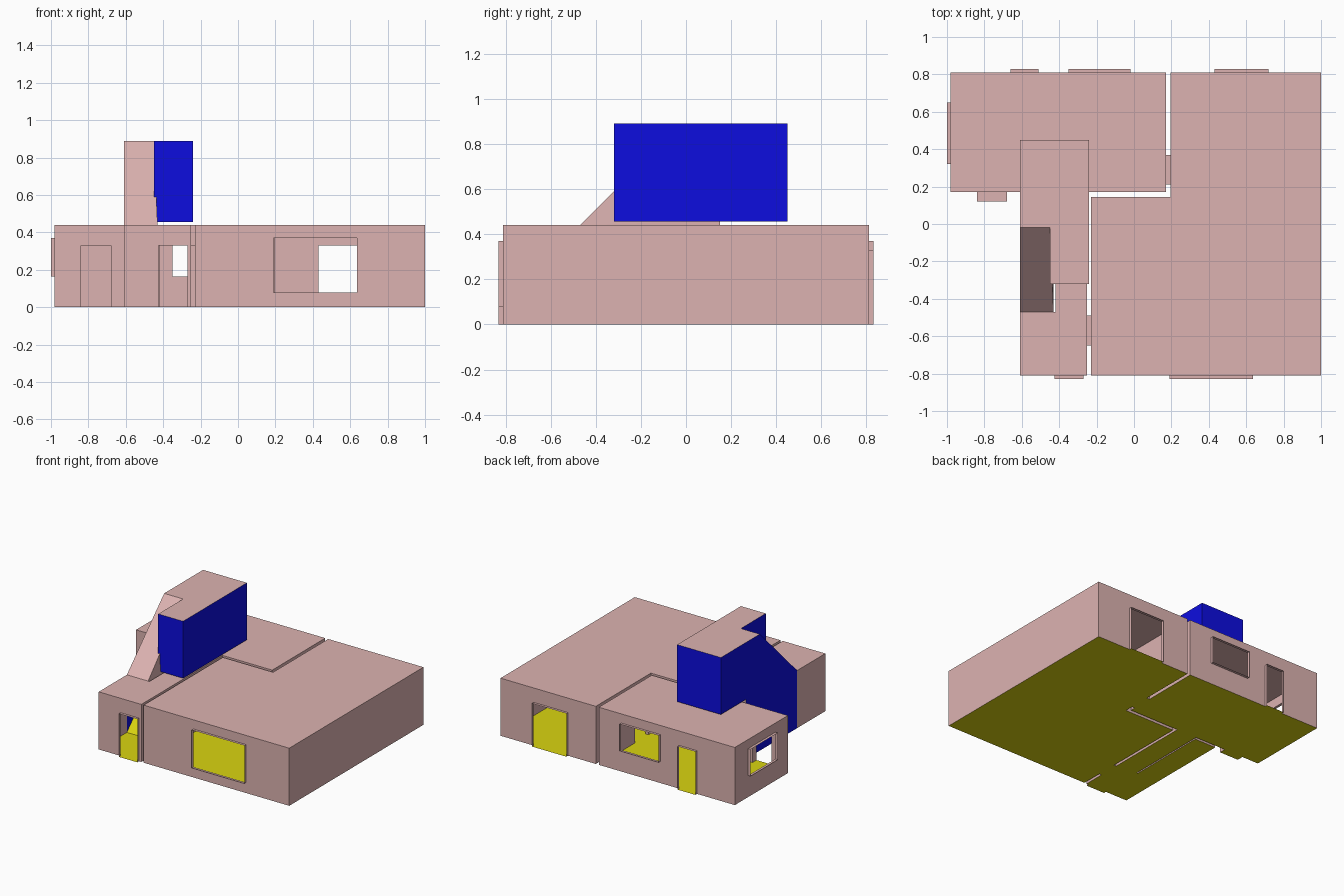
import bpy, bmesh
from mathutils import Vector

cube = bpy.data.objects.get("Cube")
if cube:
    bpy.data.objects.remove(cube, do_unlink=True)


def make_material(name, rgb):
    m = bpy.data.materials.new(name)
    m.use_nodes = True
    m.diffuse_color = (*rgb, 1)
    m.node_tree.nodes["Principled BSDF"].inputs["Base Color"].default_value = (*rgb, 1)
    return m


MATERIALS = [make_material("pink plaster", (0.72, 0.45, 0.44)),
             make_material("blue wall", (0.004, 0.004, 0.74)),
             make_material("yellow floor", (0.7, 0.66, 0.005))]
PINK, BLUE, YELLOW = range(3)


def face(bm, points, mat):
    f = bm.faces.new([bm.verts.new(p) for p in points])
    f.material_index = mat


def finish(bm, name):
    bmesh.ops.remove_doubles(bm, verts=bm.verts, dist=0.0005)
    mesh = bpy.data.meshes.new(name)
    bm.to_mesh(mesh)
    bm.free()
    for m in MATERIALS:
        mesh.materials.append(m)
    obj = bpy.data.objects.new(name, mesh)
    bpy.context.collection.objects.link(obj)


def add_wall(bm, p, q, z0, z1, holes, mat):
    """Wall from p to q with rectangular holes, each with a reveal pushed outwards."""
    p, q = Vector(p), Vector(q)
    d = q - p
    axis = 0 if abs(d.x) > abs(d.y) else 1
    out = Vector((d.y, -d.x)).normalized()

    def at(u, z, push=0.0):
        v = p.copy()
        v[axis] = u
        v += out * push
        return (v.x, v.y, z)

    def panel(a, b, low, high):
        if high - low > 0.001:
            face(bm, [at(a, low), at(b, low), at(b, high), at(a, high)], mat)

    rev = d[axis] < 0
    u = p[axis]
    for a, b, low, high, depth in sorted(holes, reverse=rev):
        if rev:
            a, b = b, a
        panel(u, a, z0, z1)
        panel(a, b, z0, low)
        panel(a, b, high, z1)
        if depth:
            ring = [(a, low), (b, low), (b, high), (a, high)]
            for i in range(4):
                s, t = ring[i], ring[(i + 1) % 4]
                sill = YELLOW if i == 0 and low == z0 else mat
                face(bm, [at(*s), at(*s, depth), at(*t, depth), at(*t)], sill)
        u = b
    panel(u, q[axis], z0, z1)


def room(name, plan, z0, z1, holes, mat, skip=()):
    """Hollow room on a counter-clockwise plan; holes are listed by wall number."""
    bm = bmesh.new()
    face(bm, [(x, y, z0) for x, y in reversed(plan)], YELLOW)
    face(bm, [(x, y, z1) for x, y in plan], PINK)
    for i, p in enumerate(plan):
        if i not in skip:
            add_wall(bm, p, plan[(i + 1) % len(plan)], z0, z1, holes.get(i, []), mat)
    finish(bm, name)


H, DOOR, SILL, HEAD, REVEAL = 0.44, 0.33, 0.165, 0.37, 0.02

# Hall joined to the back room, open to the stairwell
room("hall_and_back_room",
     [(-.61, -.81), (-.25, -.81), (-.25, .17), (.17, .17), (.17, .81),
      (-.98, .81), (-.98, .17), (-.42, .17), (-.42, -.47), (-.61, -.47)],
     0, H,
     {0: [(-.425, -.27, 0, DOOR, REVEAL)],
      1: [(-.65, -.49, 0, DOOR, REVEAL)],
      3: [(.21, .37, 0, DOOR, .025)],
      4: [(-.66, -.51, 0, DOOR, REVEAL), (-.35, -.02, SILL, HEAD, REVEAL)],
      5: [(.32, .65, SILL, HEAD, REVEAL)],
      6: [(-.84, -.68, 0, DOOR, .05)]},
     PINK, skip=(8,))

# Large L-shaped main room
room("main_room",
     [(-.23, -.81), (1, -.81), (1, .81), (.195, .81), (.195, .145), (-.23, .145)],
     0, H,
     {0: [(.19, .635, .08, HEAD, REVEAL)],
      2: [(.43, .72, 0, DOOR, REVEAL)],
      3: [(.21, .37, 0, DOOR, 0)],
      5: [(-.65, -.49, 0, DOOR, 0)]},
     PINK)

# Upper room, open where the stairs arrive
FLOOR2, TOP = 0.455, 0.89
room("upper_room",
     [(-.45, -.32), (-.24, -.32), (-.24, .45), (-.61, .45), (-.61, -.02), (-.45, -.02)],
     FLOOR2, TOP, {}, BLUE, skip=(4,))

# Stairwell: side walls, sloping roof, ramp and floor
FOOT, LAND, BACK = -.47, -.02, .15
bm = bmesh.new()


def left(y, z):
    return (-.61, y, z)


def right(y, z):
    return (-.45 if z == TOP else -.43, y, z)


def strip(a, b, mat):
    face(bm, [left(*a), right(*a), right(*b), left(*b)], mat)


for side, mat in ((left, BLUE), (right, PINK)):
    lower = [side(FOOT, 0), side(BACK, 0), side(BACK, FLOOR2), side(LAND, FLOOR2), side(FOOT, H)]
    upper = [side(FOOT, H), side(LAND, FLOOR2), side(LAND, TOP)]
    for pts in (lower, upper):
        face(bm, pts[::-1] if side is left else pts, mat)
strip((FOOT, H), (LAND, TOP), PINK)
strip((LAND, FLOOR2), (BACK, FLOOR2), YELLOW)
strip((BACK, FLOOR2), (BACK, 0), PINK)
strip((FOOT, 0), (LAND, FLOOR2), YELLOW)
strip((BACK, 0), (FOOT, 0), YELLOW)
finish(bm, "stairwell")
